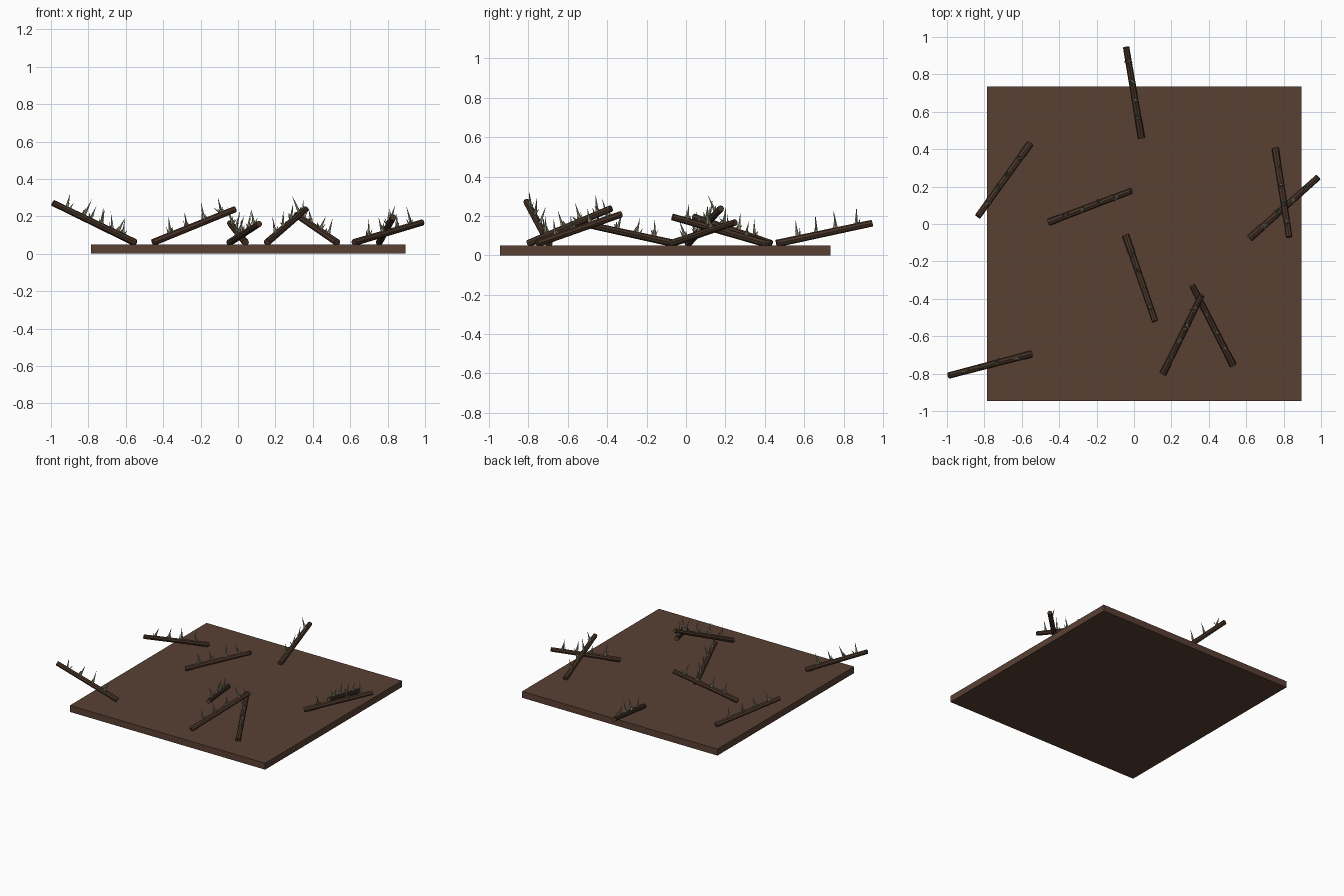
import bpy, bmesh, random
from mathutils import Vector, Matrix

if "Cube" in bpy.data.objects:
    bpy.data.objects.remove(bpy.data.objects["Cube"])

random.seed(4)


def material(name, rgb):
    m = bpy.data.materials.new(name)
    m.diffuse_color = (*rgb, 1)
    m.use_nodes = True
    m.node_tree.nodes["Principled BSDF"].inputs["Base Color"].default_value = m.diffuse_color
    return m


SOIL = material("soil brown", (0.10, 0.051, 0.033))
BARK = material("dark bark", (0.066, 0.036, 0.022))
THORN = material("pale sage", (0.30, 0.30, 0.20))


def finish(bm, name, mat):
    me = bpy.data.meshes.new(name)
    bm.to_mesh(me)
    bm.free()
    me.materials.append(mat)
    bpy.context.collection.objects.link(bpy.data.objects.new(name, me))


def add_cone(bm, a, b, r1, r2, sides):
    """Cone or cylinder running from point a to point b."""
    d = b - a
    mat = Matrix.Translation((a + b) / 2) @ d.to_track_quat('Z', 'Y').to_matrix().to_4x4()
    bmesh.ops.create_cone(bm, cap_ends=True, segments=sides, radius1=r1,
                          radius2=r2, depth=d.length, matrix=mat)


# Ground slab
bm = bmesh.new()
bmesh.ops.create_cube(bm, size=1, matrix=Matrix.Translation((0.055, -0.105, 0.025))
                      @ Matrix.Diagonal((1.68, 1.68, 0.05, 1)))
finish(bm, "ground_slab", SOIL)

# Fallen branches: low end on the slab, raised end
BRANCHES = [
    ((-0.55, -0.695), (-0.99, -0.81, 0.272)),
    ((-0.555, 0.43), (-0.835, 0.04, 0.195)),
    ((0.755, 0.405), (0.83, -0.07, 0.195)),
    ((0.62, -0.075), (0.985, 0.25, 0.167)),
    ((0.04, 0.46), (-0.042, 0.945, 0.163)),
    ((-0.455, 0.01), (-0.015, 0.177, 0.238)),
    ((-0.045, -0.06), (0.113, -0.52, 0.16)),
    ((0.155, -0.80), (0.362, -0.38, 0.238)),
    ((0.53, -0.755), (0.312, -0.33, 0.208)),
]
for i, (low, high) in enumerate(BRANCHES, 1):
    a, b = Vector((*low, 0.06)), Vector(high)
    axis = (b - a).normalized()
    side = axis.cross(Vector((0, 0, 1))).normalized()
    up = side.cross(axis)
    bm = bmesh.new()
    add_cone(bm, a, b, 0.019, 0.017, 8)
    finish(bm, f"branch_{i}", BARK)

    # Thorn clumps: one tall spike with small ones around it
    bm = bmesh.new()
    for t in (0.22, 0.42, 0.63, 0.84):
        p = a.lerp(b, t) + up * 0.012
        lean = random.uniform(-0.35, 0.35)
        d = (up + side * lean + axis * random.uniform(-0.05, 0.3)).normalized()
        add_cone(bm, p, p + d * random.uniform(0.075, 0.1), 0.009, 0.0, 5)
        for k in range(3):
            q = p + axis * random.uniform(-0.02, 0.02)
            e = (up + side * random.uniform(-0.9, 0.9)
                 + axis * random.uniform(-0.5, 0.5)).normalized()
            add_cone(bm, q, q + e * random.uniform(0.03, 0.045), 0.006, 0.0, 4)
    finish(bm, f"thorns_{i}", THORN)
